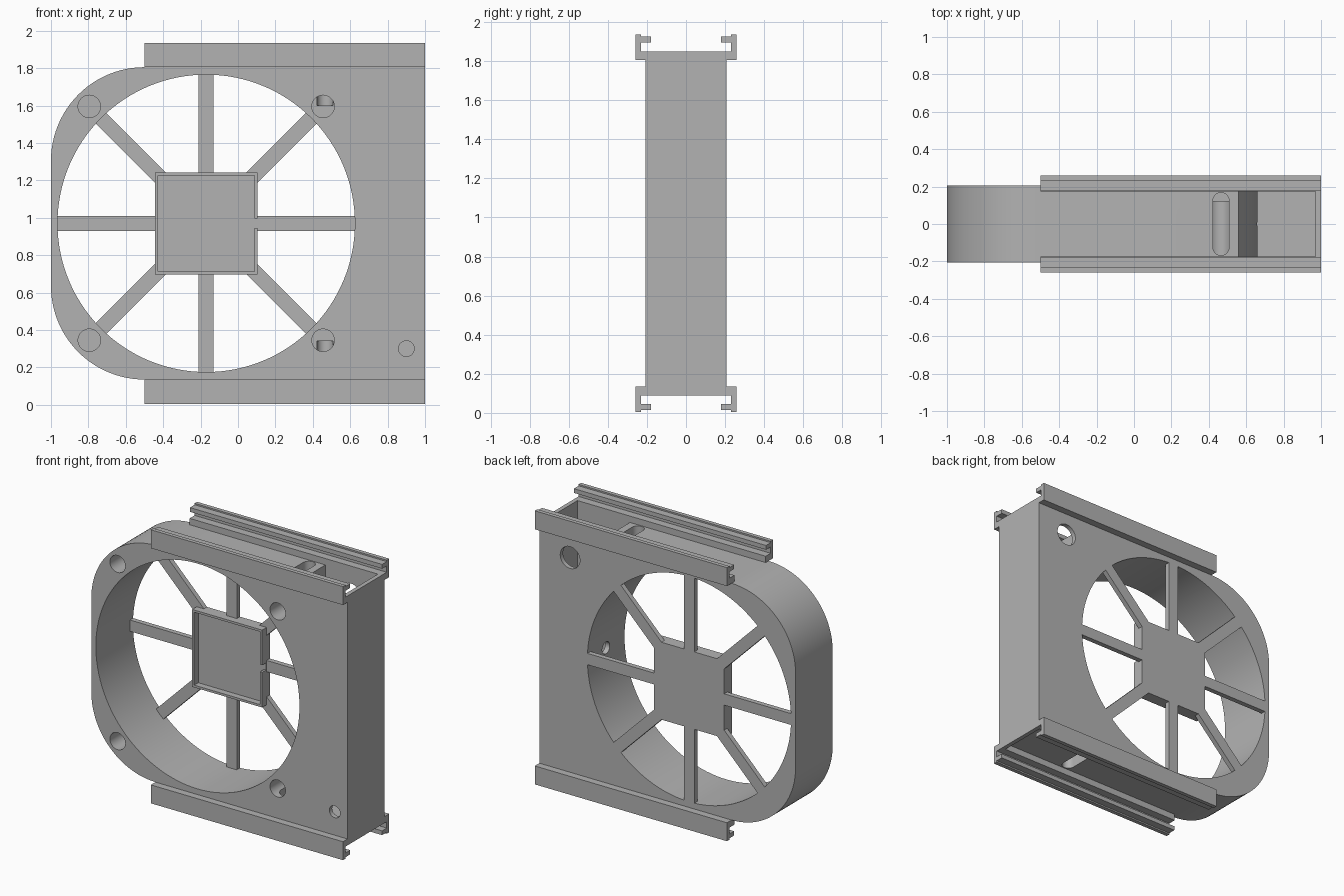
import bpy, bmesh
from math import pi, cos, sin, radians
from mathutils import Matrix, Vector

cube = bpy.data.objects.get("Cube")
if cube:
    bpy.data.objects.remove(cube, do_unlink=True)

grey = bpy.data.materials.new("plain_grey")
grey.use_nodes = True
colour = (0.45, 0.45, 0.45, 1)
grey.diffuse_color = colour
grey.node_tree.nodes["Principled BSDF"].inputs["Base Color"].default_value = colour

CX, CZ, MID = -0.17, 0.97, 0.97   # fan centre and mid height
R, HALF = 0.795, 0.207            # fan opening radius, half depth


def prism(name, points, axis, lo, hi):
    """Extrude a closed 2D outline along x, y or z."""
    place = {"x": lambda a, b, t: (t, a, b),
             "y": lambda a, b, t: (a, t, b),
             "z": lambda a, b, t: (a, b, t)}[axis]
    bm = bmesh.new()
    face = bm.faces.new([bm.verts.new(place(a, b, lo)) for a, b in points])
    out = bmesh.ops.extrude_face_region(bm, geom=[face])
    shift = Vector(place(0, 0, hi - lo))
    bmesh.ops.translate(bm, vec=shift, verts=[v for v in out["geom"] if isinstance(v, bmesh.types.BMVert)])
    bmesh.ops.recalc_face_normals(bm, faces=bm.faces)
    mesh = bpy.data.meshes.new(name)
    bm.to_mesh(mesh)
    bm.free()
    mesh.materials.append(grey)
    obj = bpy.data.objects.new(name, mesh)
    bpy.context.collection.objects.link(obj)
    return obj


def arc(cx, cy, r, start, end, n):
    return [(cx + r * cos(radians(start + (end - start) * i / n)),
             cy + r * sin(radians(start + (end - start) * i / n))) for i in range(n + 1)]


def circle(cx, cy, r, n=48):
    return arc(cx, cy, r, 0, 360, n)[:-1]


def rect(x0, x1, y0, y1):
    return [(x0, y0), (x1, y0), (x1, y1), (x0, y1)]


def boolean(obj, tools, operation="DIFFERENCE"):
    """Apply boolean tools in turn, then discard them."""
    for tool in tools:
        tool.hide_render = True
        mod = obj.modifiers.new("cut", "BOOLEAN")
        mod.object, mod.operation, mod.solver = tool, operation, "EXACT"
        bpy.context.view_layer.update()
        graph = bpy.context.evaluated_depsgraph_get()
        mesh = bpy.data.meshes.new_from_object(obj.evaluated_get(graph))
        obj.modifiers.clear()
        obj.data = mesh
        bpy.data.objects.remove(tool, do_unlink=True)


def smooth(obj):
    bpy.ops.object.select_all(action="DESELECT")
    obj.select_set(True)
    bpy.context.view_layer.objects.active = obj
    bpy.ops.object.shade_smooth_by_angle(angle=radians(30))


# Housing with two rounded corners
low, high, corner = 0.135, 1.805, 0.5
outline = ([(1, low), (1, high)]
           + arc(-1 + corner, high - corner, corner, 90, 180, 24)
           + arc(-1 + corner, low + corner, corner, 180, 270, 24))
housing = prism("housing", outline, "y", -HALF, HALF)

# Side compartment, curved around the fan opening and open at the top
compartment = prism("compartment_cutter", rect(0.56, 0.97, 0.17, 2), "y", -0.175, 0.175)
boolean(compartment, [prism("fan_wall_cutter", circle(CX, CZ, R + 0.035, 128), "y", -0.5, 0.5)])

# Nut slots in the top and bottom
slot = arc(0.465, 0.125, 0.043, 0, 180, 12) + arc(0.465, -0.125, 0.043, 180, 360, 12)
cutters = [compartment,
           prism("fan_opening", circle(CX, CZ, R, 128), "y", -0.5, 0.5),
           prism("top_slot", slot, "z", 1.6, 2),
           prism("bottom_slot", slot, "z", -0.1, 0.34),
           prism("front_cable_hole", circle(0.9, 0.3, 0.042), "y", -0.4, 0),
           prism("back_cable_hole", circle(0.76, 1.65, 0.077), "y", 0, 0.4),
           prism("inner_cable_hole", circle(0, CZ, 0.042), "x", 0.5, 0.8)]
# Blind screw holes
for dx in (-1, 1):
    for dz in (-1, 1):
        cutters.append(prism("screw_hole", circle(CX + dx * 0.625, CZ + dz * 0.625, 0.06),
                             "y", -0.4, 0.12))
boolean(housing, cutters)
smooth(housing)

# End wall standing slightly proud at top and bottom
prism("end_wall", rect(-HALF, HALF, 0.09, 1.85), "x", 0.97, 1.0)

# Hooked rails, mirrored to each edge
profile = [(0.175, 1.805), (0.258, 1.805), (0.258, 1.935), (0.23, 1.935), (0.23, 1.925),
           (0.178, 1.925), (0.178, 1.895), (0.23, 1.895), (0.23, 1.85), (0.175, 1.85)]
for side, sy in (("front", -1), ("back", 1)):
    for level, sz in (("top", 1), ("bottom", -1)):
        prism(f"{side}_{level}_rail",
              [(sy * y, MID + sz * (z - MID)) for y, z in profile], "x", -0.5, 1)

# Spokes flush with the back
for i in range(8):
    angle = i * pi / 4
    spoke = prism(f"spoke_{i + 1}", rect(0.2, R + 0.005, -0.04, 0.04), "y", HALF - 0.035, HALF)
    spoke.data.transform(Matrix.Translation((CX, 0, CZ)) @ Matrix.Rotation(angle, 4, "Y"))

# Square motor tray with a shallow rim and a cable notch
s = 0.273
tray = prism("motor_tray", rect(CX - s, CX + s, CZ - s, CZ + s), "y", HALF - 0.085, HALF)
t = s - 0.016
boolean(tray, [prism("tray_recess", rect(CX - t, CX + t, CZ - t, CZ + t), "y", 0, HALF - 0.04),
               prism("tray_notch", rect(CX + t - 0.01, CX + s + 0.02, CZ - 0.025, CZ + 0.025),
                     "y", 0, HALF - 0.04)])
